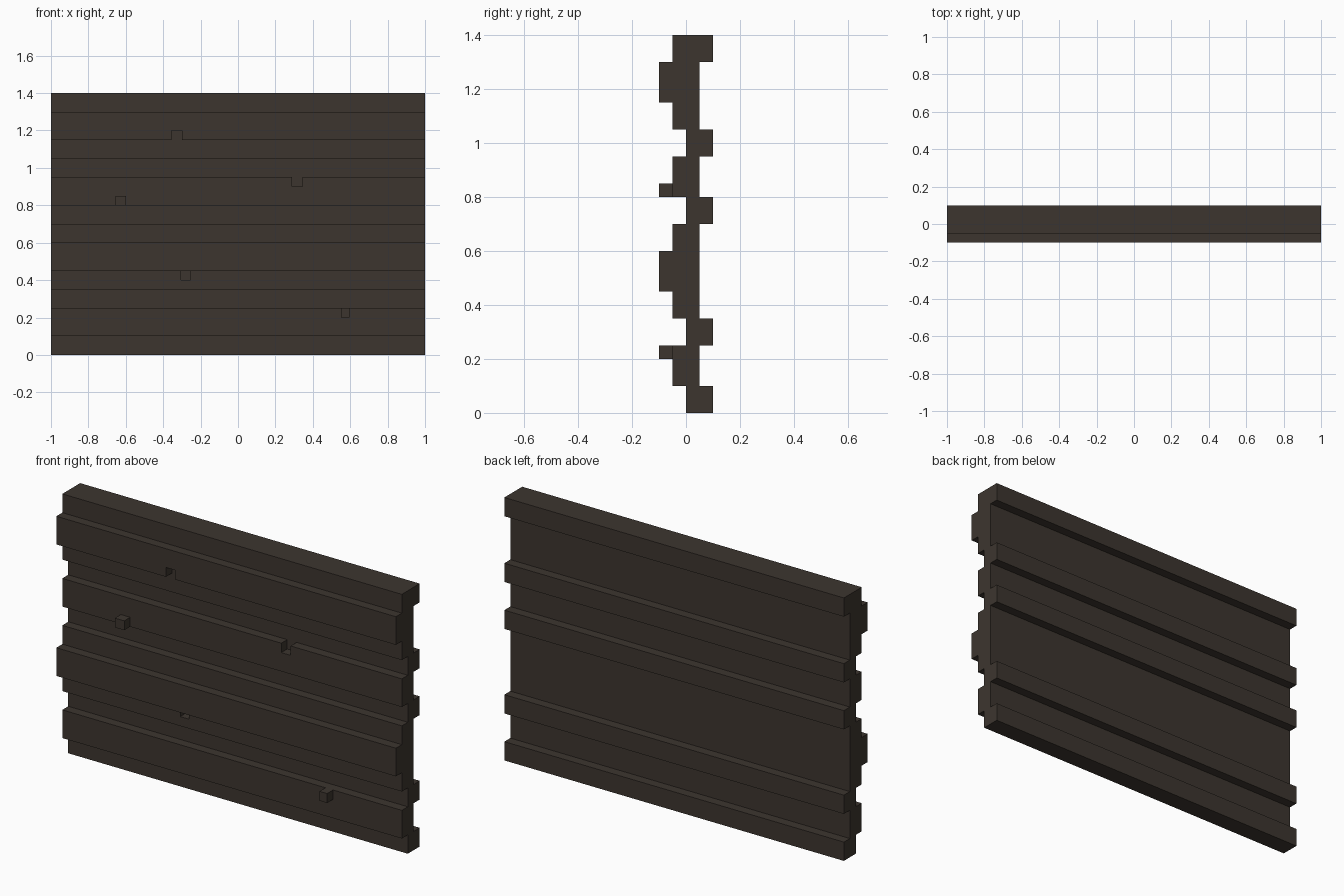
import bpy, bmesh
from mathutils import Matrix

if "Cube" in bpy.data.objects:
    bpy.data.objects.remove(bpy.data.objects["Cube"])

dark_wood = bpy.data.materials.new("dark brown wood")
dark_wood.diffuse_color = (0.046, 0.036, 0.028, 1)
dark_wood.use_nodes = True
dark_wood.node_tree.nodes["Principled BSDF"].inputs["Base Color"].default_value = dark_wood.diffuse_color


def add_object(name, bm):
    bmesh.ops.recalc_face_normals(bm, faces=bm.faces)
    mesh = bpy.data.meshes.new(name)
    bm.to_mesh(mesh)
    bm.free()
    mesh.materials.append(dark_wood)
    obj = bpy.data.objects.new(name, mesh)
    bpy.context.collection.objects.link(obj)
    return obj


def box(name, x0, x1, y0, y1, z0, z1):
    bm = bmesh.new()
    centre = Matrix.Translation(((x0 + x1) / 2, (y0 + y1) / 2, (z0 + z1) / 2))
    size = Matrix.Diagonal((x1 - x0, y1 - y0, z1 - z0, 1))
    bmesh.ops.create_cube(bm, size=1, matrix=centre @ size)
    return add_object(name, bm)


# Stepped wall section: (depth, z where that depth ends), bottom to top
FRONT = [(0, .1), (-.05, .25), (0, .35), (-.05, .45), (-.1, .6), (-.05, .7), (0, .8),
         (-.05, .95), (0, 1.05), (-.05, 1.15), (-.1, 1.3), (-.05, 1.4)]
BACK = [(.1, .1), (.05, .25), (.1, .35), (.05, .7), (.1, .8), (.05, .95),
        (.1, 1.05), (.05, 1.3), (.1, 1.4)]


def steps(levels):
    points, z = [], 0
    for y, top in levels:
        points += [(y, z), (y, top)]
        z = top
    return points


# Plank wall extruded along x
bm = bmesh.new()
section = steps(FRONT) + steps(BACK)[::-1]
face = bm.faces.new([bm.verts.new((-1, y, z)) for y, z in section])
new = bmesh.ops.extrude_face_region(bm, geom=[face], use_keep_orig=True)["geom"]
bmesh.ops.translate(bm, vec=(2, 0, 0), verts=[v for v in new if isinstance(v, bmesh.types.BMVert)])
wall = add_object("plank_wall", bm)

# Chipped notches cut from the plank edges
cutters = [box("notch_cutter", *c) for c in (
    (-.355, -.30, -.13, -.05, 1.13, 1.20),
    (.29, .345, -.08, 0, .90, .97),
    (-.305, -.255, -.08, 0, .40, .45))]
for cutter in cutters:
    mod = wall.modifiers.new("notch", 'BOOLEAN')
    mod.operation = 'DIFFERENCE'
    mod.solver = 'EXACT'
    mod.object = cutter
bpy.context.view_layer.update()
graph = bpy.context.evaluated_depsgraph_get()
cut_mesh = bpy.data.meshes.new_from_object(wall.evaluated_get(graph))
wall.modifiers.clear()
wall.data = cut_mesh
for cutter in cutters:
    bpy.data.objects.remove(cutter)

# Small pegs standing out of the front planks
box("upper_peg", -.655, -.60, -.1, -.05, .80, .85)
box("lower_peg", .55, .595, -.1, -.05, .20, .25)
